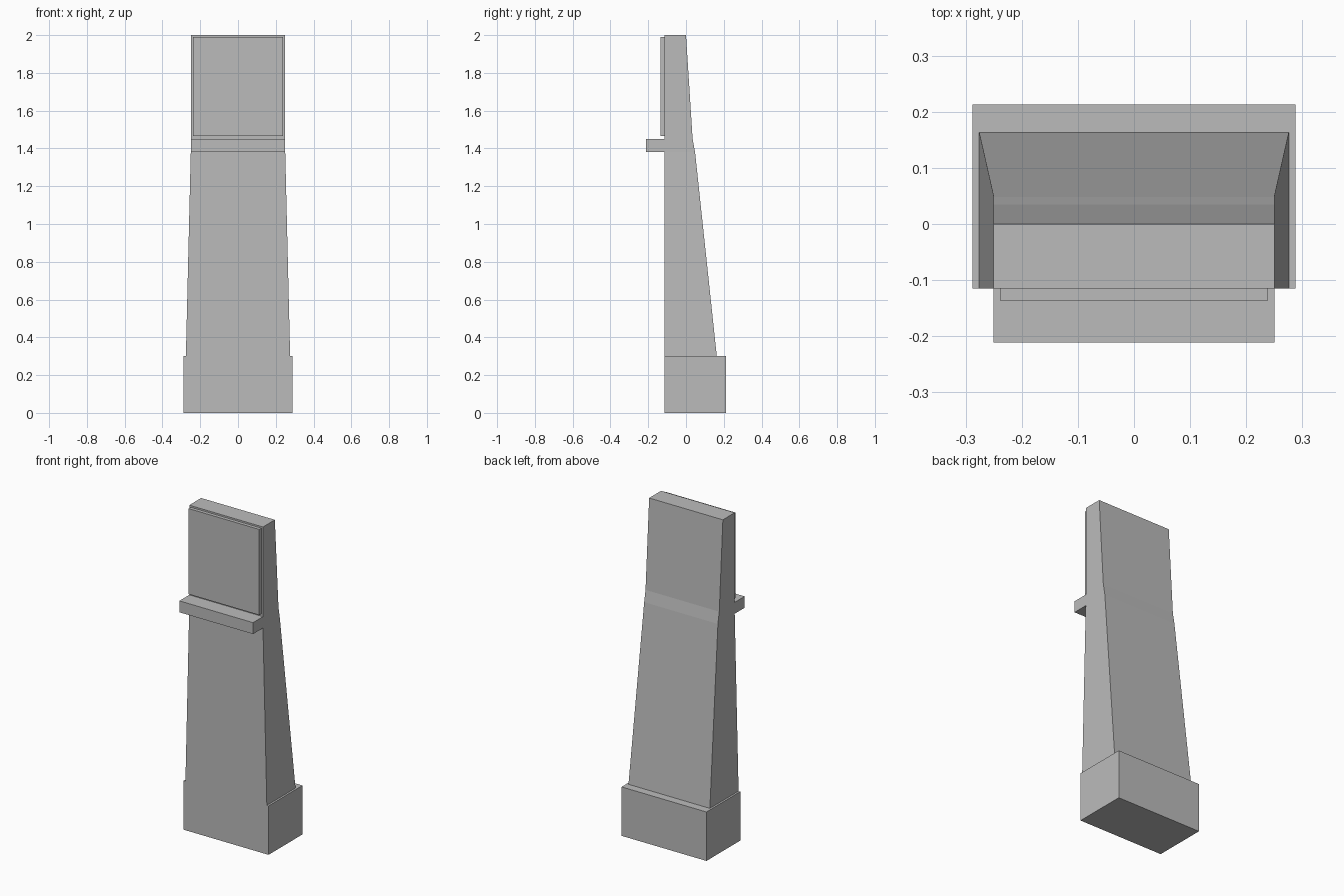
import bpy
import bmesh

cube = bpy.data.objects.get("Cube")
if cube:
    bpy.data.objects.remove(cube, do_unlink=True)

FRONT = -0.115

# Single stone colour
stone = bpy.data.materials.new("grey_stone")
stone.use_nodes = True
colour = (0.5, 0.5, 0.5, 1)
stone.diffuse_color = colour
stone.node_tree.nodes["Principled BSDF"].inputs["Base Color"].default_value = colour


def loft(name, sections):
    """Stack rectangles given as (z, half width, front y, back y) into a closed solid."""
    bm = bmesh.new()
    rings = [[bm.verts.new(p) for p in ((-w, f, z), (w, f, z), (w, b, z), (-w, b, z))]
             for z, w, f, b in sections]
    bm.faces.new(rings[0][::-1])
    bm.faces.new(rings[-1])
    for low, high in zip(rings, rings[1:]):
        for i in range(4):
            j = (i + 1) % 4
            bm.faces.new((low[i], low[j], high[j], high[i]))
    bmesh.ops.recalc_face_normals(bm, faces=bm.faces)
    mesh = bpy.data.meshes.new(name)
    bm.to_mesh(mesh)
    bm.free()
    mesh.materials.append(stone)
    obj = bpy.data.objects.new(name, mesh)
    bpy.context.collection.objects.link(obj)
    return obj


def block(name, half_width, front, back, bottom, top):
    return loft(name, [(z, half_width, front, back) for z in (bottom, top)])


# Plinth
block("base", 0.288, FRONT, 0.213, 0, 0.3)

# Tapering shaft with a slimmer upper section
loft("shaft", [(0.3, 0.276, FRONT, 0.163),
               (1.38, 0.25, FRONT, 0.048),
               (1.45, 0.25, FRONT, 0.035),
               (2.0, 0.25, FRONT, 0.0)])

# Ledge projecting from the front
block("ledge", 0.25, -0.211, FRONT, 1.38, 1.45)

# Raised panel above the ledge
block("panel", 0.239, -0.136, FRONT, 1.465, 1.99)
